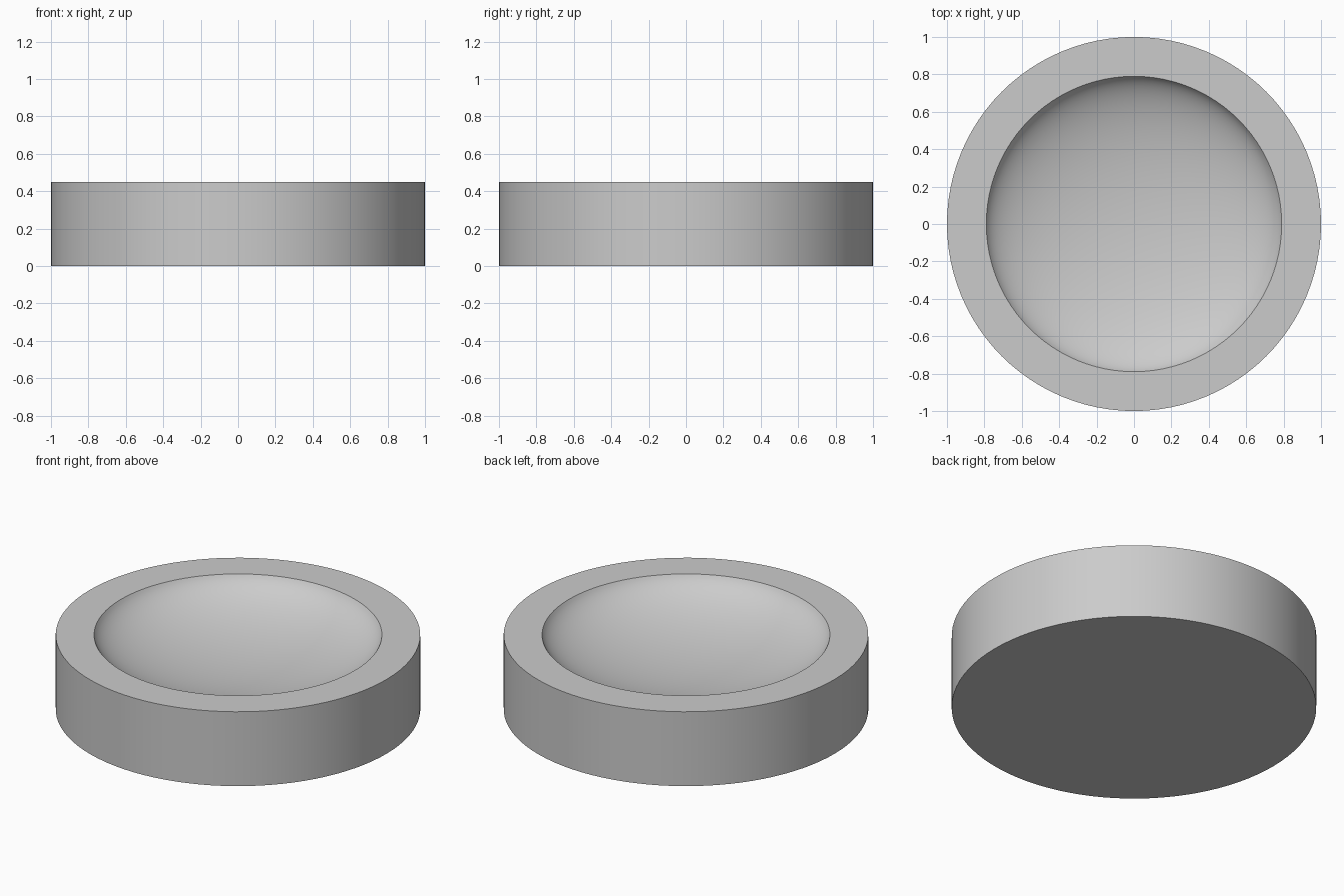
import bpy, bmesh, math

if "Cube" in bpy.data.objects:
    bpy.data.objects.remove(bpy.data.objects["Cube"])

SEGMENTS = 96
HEIGHT, OUTER = 0.45, 1.0
BOWL_R, BOWL_D, LIFT = 0.80, 0.25, 0.04   # ellipsoid hollow, centre just above the rim

# Half profile: base centre, outer wall, flat rim, then elliptical bowl down to the axis
profile = [(0, 0), (OUTER, 0), (OUTER, HEIGHT)]
STEPS = 24
start = math.asin(LIFT / BOWL_D)
for i in range(STEPS + 1):
    a = start + (math.pi / 2 - start) * i / STEPS
    r = BOWL_R * math.cos(a) if i < STEPS else 0
    profile.append((r, HEIGHT + LIFT - BOWL_D * math.sin(a)))

# Spin the profile into a solid dish
bm = bmesh.new()
verts = [bm.verts.new((r, 0, z)) for r, z in profile]
edges = [bm.edges.new(pair) for pair in zip(verts, verts[1:])]
bmesh.ops.spin(bm, geom=verts + edges, cent=(0, 0, 0), axis=(0, 0, 1),
               angle=2 * math.pi, steps=SEGMENTS)
bmesh.ops.remove_doubles(bm, verts=bm.verts, dist=1e-5)
bmesh.ops.recalc_face_normals(bm, faces=bm.faces)
mesh = bpy.data.meshes.new("shallow_dish")
bm.to_mesh(mesh)
bm.free()

dish = bpy.data.objects.new("shallow_dish", mesh)
bpy.context.collection.objects.link(dish)

# Smooth wall and bowl, crisp rim edges
bpy.context.view_layer.objects.active = dish
dish.select_set(True)
bpy.ops.object.shade_smooth_by_angle(angle=math.radians(30))
